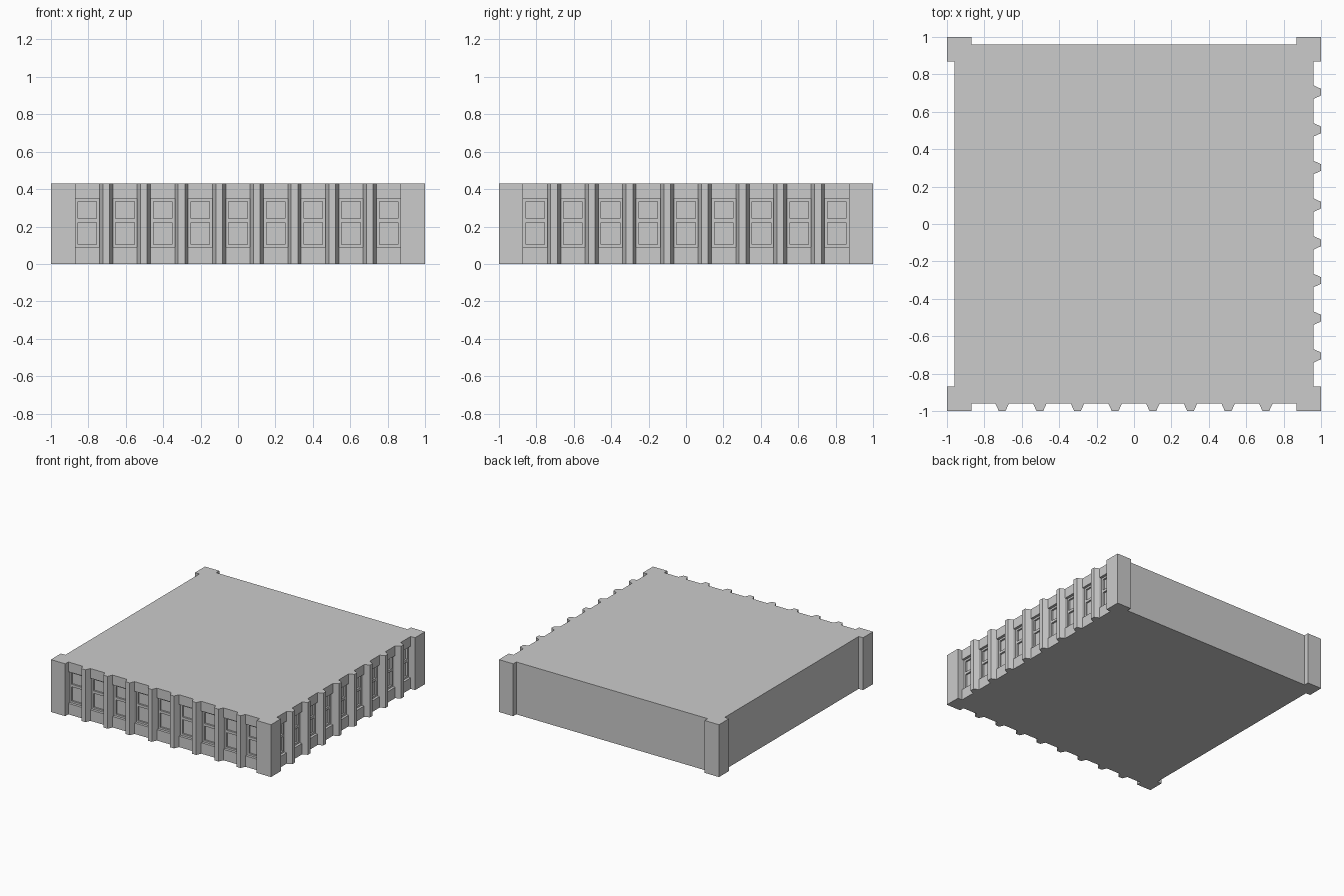
import bpy, bmesh, math
from mathutils import Matrix

if "Cube" in bpy.data.objects:
    bpy.data.objects.remove(bpy.data.objects["Cube"])

H = 0.43        # storey height
WALL = 0.96     # wall plane
GLASS = 0.925   # recessed window plane
STEP = 0.2014   # bay spacing


def make_object(name, bm, angle=0.0):
    bmesh.ops.recalc_face_normals(bm, faces=bm.faces)
    bm.transform(Matrix.Rotation(angle, 4, 'Z'))
    mesh = bpy.data.meshes.new(name)
    bm.to_mesh(mesh)
    bm.free()
    obj = bpy.data.objects.new(name, mesh)
    bpy.context.collection.objects.link(obj)
    return obj


def add_box(bm, x0, x1, y0, y1, z0, z1):
    mat = (Matrix.Translation(((x0 + x1) / 2, (y0 + y1) / 2, (z0 + z1) / 2))
           @ Matrix.Diagonal((x1 - x0, y1 - y0, z1 - z0, 1)))
    bmesh.ops.create_cube(bm, size=1, matrix=mat)


def add_prism(bm, points, z0, z1):
    face = bm.faces.new([bm.verts.new((x, y, z0)) for x, y in points])
    out = bmesh.ops.extrude_face_region(bm, geom=[face])
    top = [v for v in out['geom'] if isinstance(v, bmesh.types.BMVert)]
    bmesh.ops.translate(bm, verts=top, vec=(0, 0, z1 - z0))
    # the source face stays as the bottom cap
    if not face.is_valid:
        bm.faces.new([v for v in bm.verts if v.co.z == z0])


# solid block, plain on the back and left
bm = bmesh.new()
add_box(bm, -WALL, GLASS, -GLASS, WALL, 0, H)
make_object("building_core", bm)

# corner piers, each on a low plinth
piers, plinths = bmesh.new(), bmesh.new()
for sx in (-1, 1):
    for sy in (-1, 1):
        xs, ys = sorted((sx, sx * 0.87)), sorted((sy, sy * 0.87))
        add_box(piers, *xs, *ys, 0.04, H)
        add_box(plinths, *xs, *ys, 0, 0.04)
make_object("corner_piers", piers)
make_object("corner_plinths", plinths)

# two decorated sides, modelled on the front and turned onto the right
for side, angle in (("front", 0.0), ("right", math.pi / 2)):
    # spandrel bands below and above the windows
    bm = bmesh.new()
    add_box(bm, -0.87, 0.87, -WALL, -GLASS, 0, 0.09)
    add_box(bm, -0.87, 0.87, -WALL, -GLASS, 0.35, H)
    make_object(side + "_spandrels", bm, angle)

    # tapered pilasters
    bm = bmesh.new()
    for i in range(8):
        c = (i - 3.5) * STEP
        add_prism(bm, [(c - 0.036, -GLASS), (c - 0.036, -WALL), (c - 0.018, -1),
                       (c + 0.018, -1), (c + 0.036, -WALL), (c + 0.036, -GLASS)], 0, H)
    make_object(side + "_pilasters", bm, angle)

    # window frames with a middle rail
    bm = bmesh.new()
    for i in range(9):
        c = (i - 4) * STEP
        w, y0 = 0.065, -GLASS - 0.014
        for s in (-1, 1):
            a, b = sorted((c + s * w, c + s * (w - 0.015)))
            add_box(bm, a, b, y0, -GLASS, 0.09, 0.35)
        for z0, z1 in ((0.09, 0.105), (0.222, 0.243), (0.335, 0.35)):
            add_box(bm, c - w + 0.015, c + w - 0.015, y0, -GLASS, z0, z1)
    make_object(side + "_window_frames", bm, angle)
